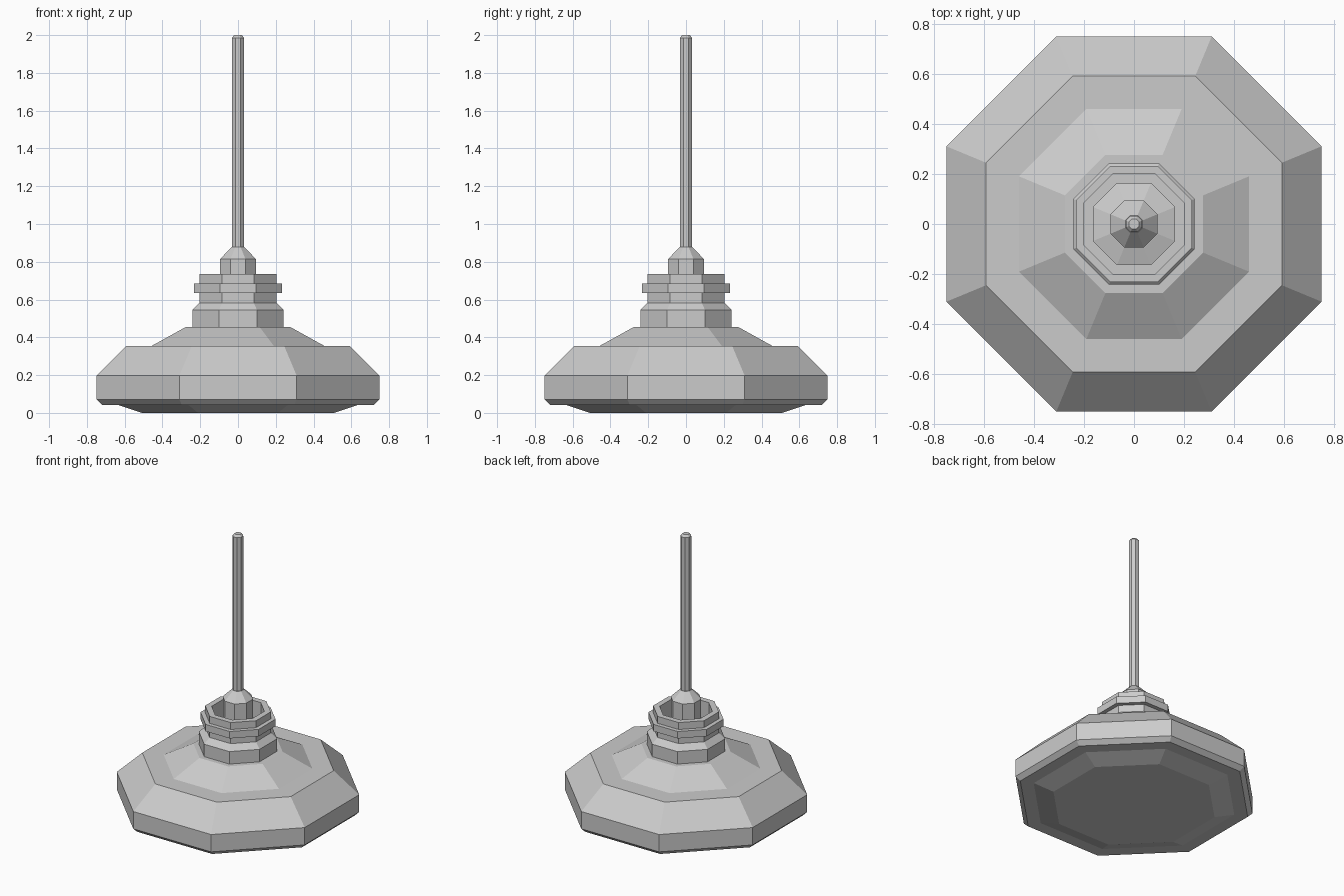
import bpy
import bmesh
import math

cube = bpy.data.objects.get("Cube")
if cube:
    bpy.data.objects.remove(cube, do_unlink=True)

SIDES = 8
grey = bpy.data.materials.new("light_grey")
grey.use_nodes = True
grey.diffuse_color = (0.6, 0.6, 0.6, 1)
grey.node_tree.nodes["Principled BSDF"].inputs["Base Color"].default_value = grey.diffuse_color


def lathe(name, profile):
    """Octagonal turned part; profile is (half width across flats, height), bottom to top."""
    bm = bmesh.new()
    rings = []
    for width, z in profile:
        radius = width / math.cos(math.pi / SIDES)
        angles = [math.tau * (i + 0.5) / SIDES for i in range(SIDES)]
        rings.append([bm.verts.new((radius * math.cos(a), radius * math.sin(a), z)) for a in angles])
    for low, high in zip(rings, rings[1:]):
        for i in range(SIDES):
            j = (i + 1) % SIDES
            bm.faces.new((low[i], low[j], high[j], high[i]))
    bm.faces.new(rings[0][::-1])
    bm.faces.new(rings[-1])
    mesh = bpy.data.meshes.new(name)
    bm.to_mesh(mesh)
    bm.free()
    mesh.materials.append(grey)
    obj = bpy.data.objects.new(name, mesh)
    bpy.context.collection.objects.link(obj)
    return obj


# Wide lamp shade with a shallow stepped underside
lathe("shade", [(0.51, 0), (0.635, 0.042), (0.72, 0.042), (0.75, 0.072), (0.75, 0.197),
                (0.592, 0.353), (0.46, 0.353), (0.276, 0.455)])

# Collar, ribbed cup with open top, and its inner floor
lathe("collar_and_cup", [(0.242, 0.455), (0.242, 0.545), (0.203, 0.583), (0.203, 0.635),
                         (0.232, 0.635), (0.232, 0.685), (0.203, 0.685), (0.203, 0.735),
                         (0.163, 0.735), (0.163, 0.61), (0.095, 0.63)])

# Stem fitting and its tapered cap
lathe("stem_fitting", [(0.094, 0.62), (0.094, 0.815), (0.035, 0.877)])

# Long hanging rod with a chamfered tip
lathe("hanging_rod", [(0.033, 0.87), (0.033, 1.985), (0.02, 2.0)])
